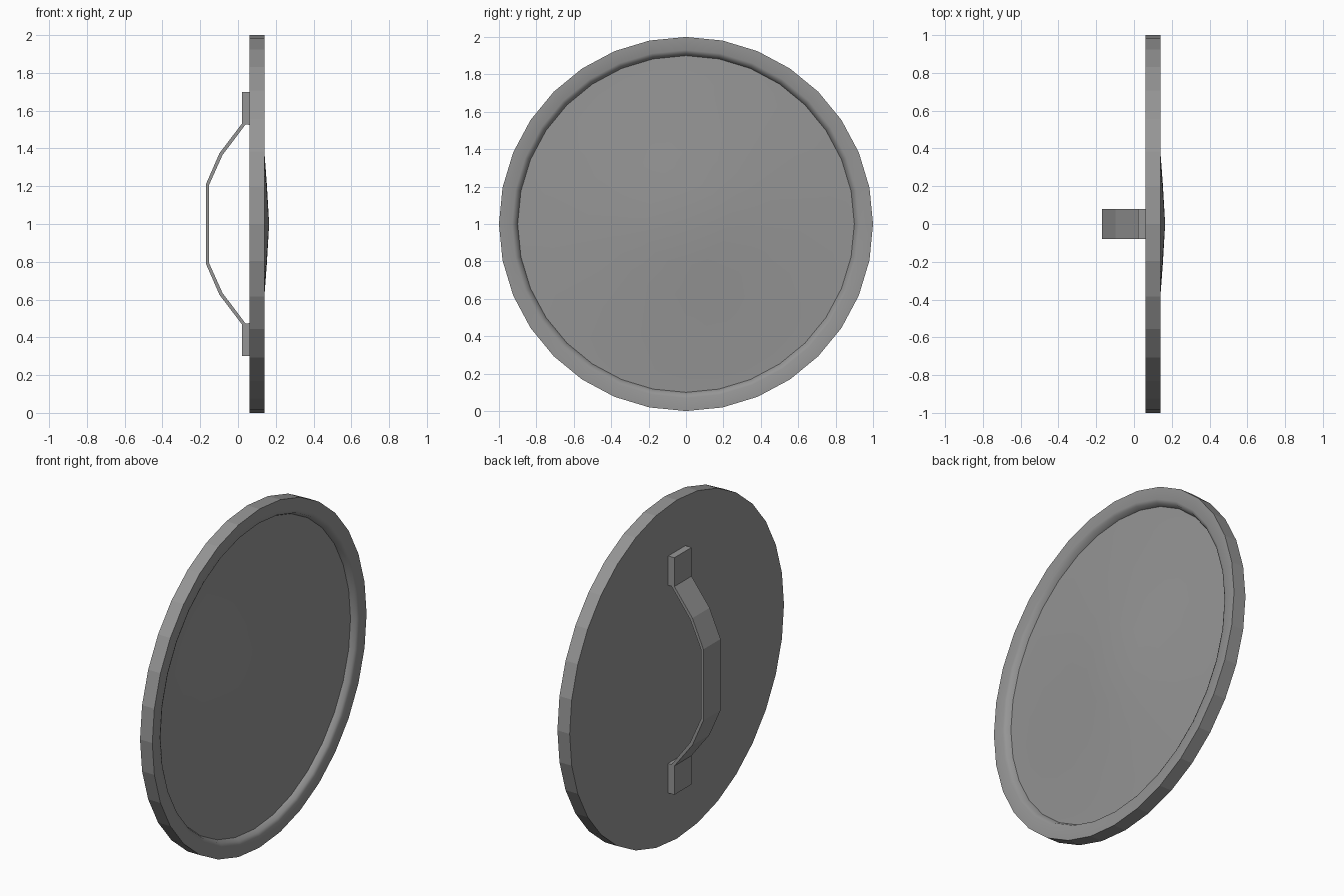
import bpy, bmesh, math

if "Cube" in bpy.data.objects:
    bpy.data.objects.remove(bpy.data.objects["Cube"])

grey = bpy.data.materials.new("plain grey")
grey.diffuse_color = (0.3, 0.3, 0.3, 1)
grey.use_nodes = True
grey.node_tree.nodes["Principled BSDF"].inputs["Base Color"].default_value = grey.diffuse_color
SIDES = 32


def finish(name, bm):
    bmesh.ops.recalc_face_normals(bm, faces=bm.faces)
    me = bpy.data.meshes.new(name)
    bm.to_mesh(me)
    bm.free()
    me.materials.append(grey)
    ob = bpy.data.objects.new(name, me)
    bpy.context.collection.objects.link(ob)
    return ob


def lathe(name, profile, smooth_from=99):
    """Spin (x, radius) points about the x axis through z = 1."""
    bm = bmesh.new()
    rings = []
    for x, r in profile:
        n = SIDES if r else 1
        rings.append([bm.verts.new((x, r * math.sin(math.tau * i / SIDES),
                                    1 + r * math.cos(math.tau * i / SIDES))) for i in range(n)])
    for k, (a, b) in enumerate(zip(rings, rings[1:])):
        for i in range(SIDES):
            j = (i + 1) % SIDES
            vs = [a[i % len(a)], b[i % len(b)], b[j % len(b)], a[j % len(a)]]
            f = bm.faces.new(list(dict.fromkeys(vs)))
            f.smooth = k >= smooth_from
    return finish(name, bm)


# Board: flat back, faceted outer wall, raised rim with a rounded inner lip
lathe("shield_board", [(0.06, 0), (0.06, 1), (0.14, 1), (0.14, 0.93),
                       (0.132, 0.912), (0.105, 0.9)], 2)

# Shallow dome on the front
lathe("front_dome", [(0.105, 0.9), (0.109, 0.8), (0.140, 0.38), (0.152, 0.22), (0.165, 0)], 0)


# Handle parts: x-z outline given width along y
def plate(name, outline, half=0.08):
    bm = bmesh.new()
    f = bm.faces.new([bm.verts.new((x, -half, z)) for x, z in outline])
    ext = bmesh.ops.extrude_face_region(bm, geom=[f])
    for v in ext["geom"]:
        if isinstance(v, bmesh.types.BMVert):
            v.co.y = half
    return finish(name, bm)


outer = [(0.02, 0.53), (-0.098, 0.375), (-0.17, 0.21)]
inner = [(-0.154, 0.205), (-0.082, 0.365), (0.06, 0.525)]
inner[2] = (0.042, 0.53)


def mirrored(points):
    return [(x, -z) for x, z in reversed(points)]


# Bent grip strap
path = outer + mirrored(outer) + mirrored(inner) + inner[::1]
plate("grip_strap", [(x, 1 + z) for x, z in path])

# Mounting feet
for name, s in (("upper_foot", 1), ("lower_foot", -1)):
    plate(name, [(x, 1 + s * z) for x, z in
                 ((0.02, 0.53), (0.06, 0.525), (0.06, 0.70), (0.02, 0.70))])
